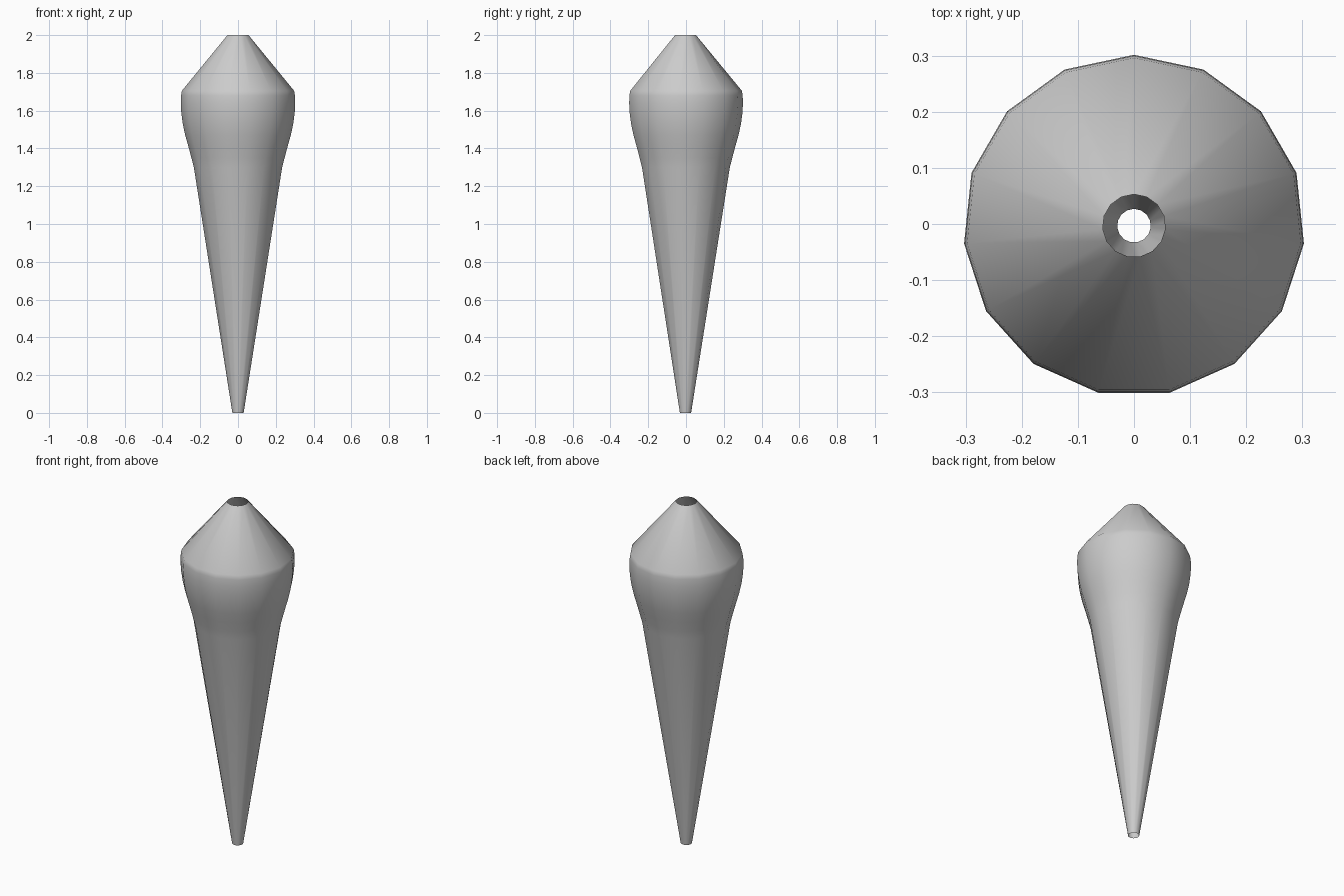
import bpy, bmesh, math

if "Cube" in bpy.data.objects:
    bpy.data.objects.remove(bpy.data.objects["Cube"])

SIDES = 15
CENTRE_Y = -0.003
# Outline from the open bottom tip to the open top: (radius, height)
PROFILE = [(0.03, 0.0), (0.235, 1.3), (0.248, 1.35), (0.264, 1.41),
           (0.281, 1.47), (0.294, 1.53), (0.302, 1.59), (0.3045, 1.64),
           (0.303, 1.68), (0.299, 1.705), (0.056, 2.0)]


def lathe(name, profile, sides):
    """Spin an outline into an open, single-walled shell."""
    bm = bmesh.new()
    rings = []
    for r, z in profile:
        ring = []
        for i in range(sides):
            a = math.pi / 2 + 2 * math.pi * i / sides
            ring.append(bm.verts.new((r * math.cos(a), CENTRE_Y + r * math.sin(a), z)))
        rings.append(ring)
    for low, high in zip(rings, rings[1:]):
        for i in range(sides):
            j = (i + 1) % sides
            bm.faces.new((low[i], low[j], high[j], high[i]))
    mesh = bpy.data.meshes.new(name)
    bm.to_mesh(mesh)
    bm.free()
    obj = bpy.data.objects.new(name, mesh)
    bpy.context.collection.objects.link(obj)
    return obj


# Tapered hollow body with a conical shoulder
body = lathe("tapered_body", PROFILE, SIDES)
bpy.context.view_layer.objects.active = body
body.select_set(True)
bpy.ops.object.shade_smooth_by_angle(angle=math.radians(30))
